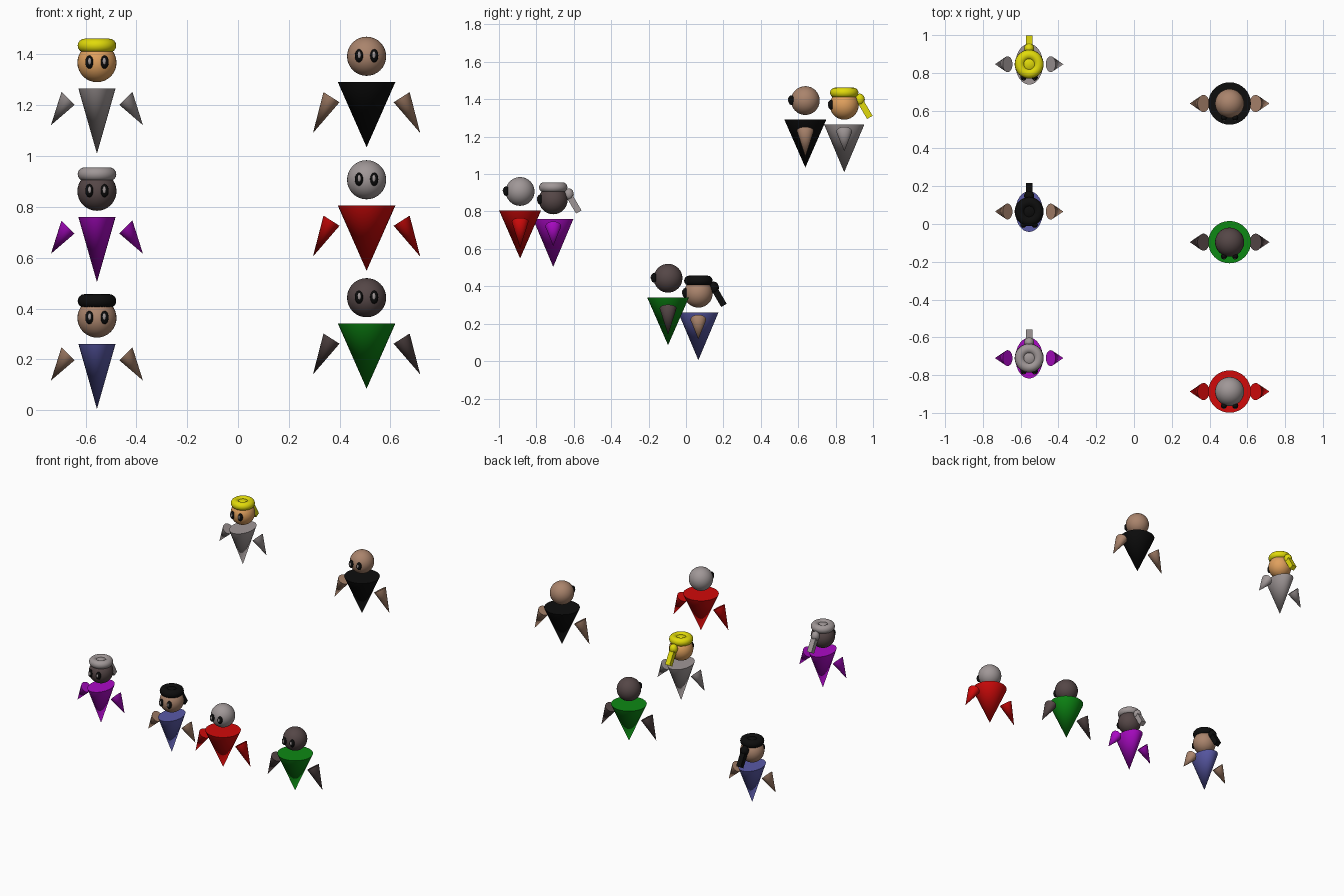
import bpy
import bmesh
import math
from mathutils import Matrix, Vector

cube = bpy.data.objects.get("Cube")
if cube:
    bpy.data.objects.remove(cube, do_unlink=True)

PALETTE = {
    "yellow": (0.75, 0.7, 0.003),
    "grey": (0.35, 0.31, 0.31),
    "golden_skin": (0.74, 0.35, 0.11),
    "purple": (0.4, 0.003, 0.55),
    "dark_brown": (0.09, 0.062, 0.062),
    "blue": (0.1, 0.1, 0.38),
    "tan_skin": (0.4, 0.23, 0.15),
    "black": (0.004, 0.004, 0.004),
    "red": (0.64, 0.003, 0.003),
    "green": (0.004, 0.25, 0.007),
}
MATS = {}
for mat_name, rgb in PALETTE.items():
    mat = bpy.data.materials.new(mat_name)
    mat.use_nodes = True
    mat.diffuse_color = (*rgb, 1)
    mat.node_tree.nodes["Principled BSDF"].inputs["Base Color"].default_value = (*rgb, 1)
    MATS[mat_name] = mat


def finish(bm, name, color, origin):
    """Turn a bmesh into a smooth, coloured object placed at the figure's origin."""
    bmesh.ops.recalc_face_normals(bm, faces=bm.faces)
    mesh = bpy.data.meshes.new(name)
    bm.to_mesh(mesh)
    bm.free()
    mesh.materials.append(MATS[color])
    obj = bpy.data.objects.new(name, mesh)
    obj.location = origin
    bpy.context.collection.objects.link(obj)
    bpy.ops.object.select_all(action='DESELECT')
    obj.select_set(True)
    bpy.context.view_layer.objects.active = obj
    bpy.ops.object.shade_smooth_by_angle(angle=math.radians(40))
    return obj


def ellipsoid(name, color, origin, center, radii, segments=32):
    bm = bmesh.new()
    place = Matrix.Translation(center) @ Matrix.Diagonal((*radii, 1))
    bmesh.ops.create_uvsphere(bm, u_segments=segments, v_segments=segments // 2,
                              radius=1, matrix=place)
    finish(bm, name, color, origin)


def cone(name, color, origin, base, axis_a, axis_b, tip, sides=32):
    """Cone with an elliptical base spanned by two half axes."""
    bm = bmesh.new()
    base, a, b = Vector(base), Vector(axis_a), Vector(axis_b)
    ring = []
    for i in range(sides):
        t = math.tau * i / sides
        ring.append(bm.verts.new(base + a * math.cos(t) + b * math.sin(t)))
    point = bm.verts.new(tip)
    bm.faces.new(ring)
    for i in range(sides):
        bm.faces.new((ring[i], ring[i - 1], point))
    finish(bm, name, color, origin)


def ring_torus(name, color, origin, height, major, minor, around=40, across=16):
    bm = bmesh.new()
    circle = []
    for i in range(across):
        t = math.tau * i / across
        circle.append(bm.verts.new((major + minor * math.cos(t), 0, height + minor * math.sin(t))))
    edges = [bm.edges.new((circle[i - 1], circle[i])) for i in range(across)]
    bmesh.ops.spin(bm, geom=circle + edges, cent=(0, 0, 0), axis=(0, 0, 1),
                   angle=math.tau, steps=around, use_merge=True)
    bmesh.ops.remove_doubles(bm, verts=bm.verts, dist=0.0001)
    finish(bm, name, color, origin)


def bar(name, color, origin, start, end, width):
    """Square bar between two points."""
    start, end = Vector(start), Vector(end)
    span = end - start
    tilt = Matrix.Rotation(math.atan2(-span.y, span.z), 4, 'X')
    bm = bmesh.new()
    bmesh.ops.create_cube(bm, size=1, matrix=Matrix.Translation((start + end) / 2) @ tilt
                          @ Matrix.Diagonal((width, width, span.length, 1)))
    finish(bm, name, color, origin)


def figure(label, origin, body, skin, arms, hair=None):
    slim = hair is not None
    # Body: an upside-down cone, oval for the slim figures
    cone(label + "_body", body, origin, (0, 0, 0.256),
         (0.073 if slim else 0.113, 0, 0), (0, 0.108 if slim else 0.112, 0), (0, 0, 0))
    ellipsoid(label + "_head", skin, origin, (0, 0, 0.358), (0.077,) * 3)

    eye_y = -0.07 if slim else -0.075
    for side, s in (("right", -1), ("left", 1)):
        # Arms: slanted cones pointing down and outward
        if slim:
            cone(f"{label}_{side}_arm", arms, origin, (s * 0.114, 0, 0.217),
                 (s * 0.0256, 0, 0.0256), (0, 0.042, 0), (s * 0.181, 0, 0.112))
        else:
            cone(f"{label}_{side}_arm", arms, origin, (s * 0.138, 0, 0.197),
                 (s * 0.0315, 0, 0.02), (0, 0.045, 0), (s * 0.211, 0, 0.056))
        # Eyes with a small pale glint
        ellipsoid(f"{label}_{side}_eye", "black", origin,
                  (s * 0.03, eye_y, 0.36), (0.016, 0.016, 0.026), 20)
        ellipsoid(f"{label}_{side}_eye_glint", "grey", origin,
                  (s * 0.029, eye_y - 0.012, 0.363), (0.007, 0.006, 0.014), 16)

    if slim:
        # Hair: rolled ring, crown, knot and hanging braid
        ring_torus(label + "_hair_roll", hair, origin, 0.425, 0.049, 0.027)
        ellipsoid(label + "_hair_crown", hair, origin, (0, 0, 0.42), (0.045, 0.045, 0.028))
        ellipsoid(label + "_hair_knot", hair, origin, (0, 0.083, 0.388), (0.027, 0.027, 0.032), 20)
        bar(label + "_braid", hair, origin, (0, 0.083, 0.385), (0, 0.137, 0.293), 0.034)


# Column of slim figures on one side, broad figures on the other
SLIM_X, BROAD_X = -0.555, 0.506
figure("grey_figure", (SLIM_X, 0.846, 1.01), "grey", "golden_skin", "grey", "yellow")
figure("purple_figure", (SLIM_X, -0.71, 0.504), "purple", "dark_brown", "purple", "grey")
figure("blue_figure", (SLIM_X, 0.066, 0.005), "blue", "tan_skin", "tan_skin", "black")
figure("black_figure", (BROAD_X, 0.638, 1.035), "black", "tan_skin", "tan_skin")
figure("red_figure", (BROAD_X, -0.887, 0.549), "red", "grey", "red")
figure("green_figure", (BROAD_X, -0.096, 0.085), "green", "dark_brown", "dark_brown")
